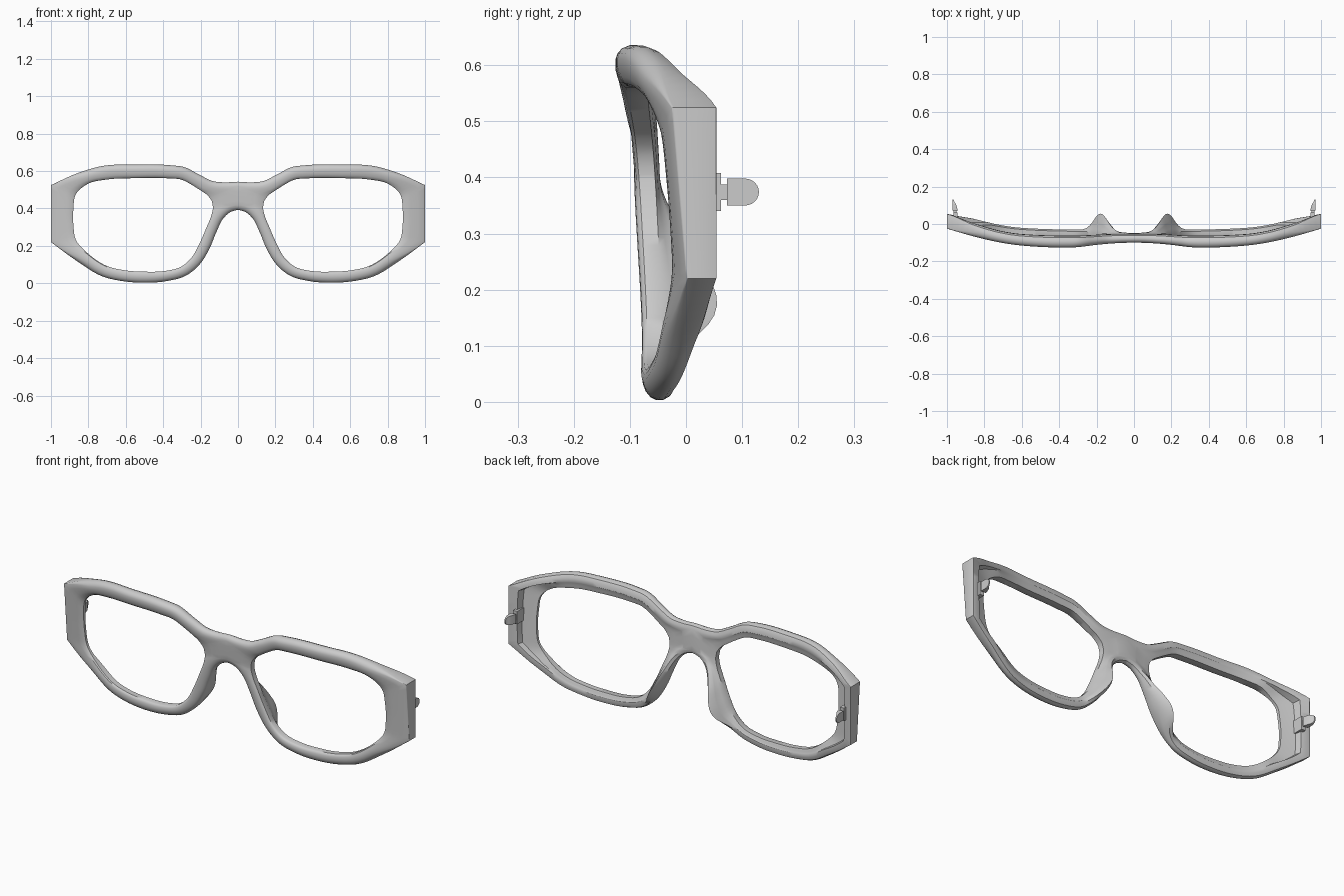
import bpy, bmesh, math
from mathutils import Vector

if "Cube" in bpy.data.objects:
    bpy.data.objects.remove(bpy.data.objects["Cube"])

# Right half of the front: matching outer / lens-opening points (ox, oz, ix, iz)
RIM = [
    (0, .543, .150, .455), (.08, .540, .172, .478), (.13, .545, .195, .493),
    (.20, .577, .24, .522), (.29, .622, .305, .555), (.36, .631, .37, .561),
    (.55, .635, .55, .562), (.72, .628, .70, .555), (.86, .588, .80, .533),
    (1, .525, .868, .475), (1, .40, .880, .40), (1, .31, .880, .31),
    (1, .22, .868, .235), (.86, .118, .80, .158), (.72, .035, .70, .092),
    (.62, .012, .61, .070), (.50, .003, .50, .062), (.38, .012, .39, .066),
    (.28, .040, .305, .088), (.21, .095, .25, .135), (.155, .18, .205, .215),
    (.115, .275, .17, .295), (.08, .345, .145, .355), (.04, .381, .137, .385),
    (0, .393, .134, .405), (0, .44, .136, .42), (0, .49, .14, .44)]
SHARP = {0, 9, 12, 24}
# Cross-section: (inset from outer edge, share of the way to the lens, depth 0 front..1 back)
SECTION = [
    (0, 0, .62), (0, 0, .42), (.005, 0, .22), (.014, 0, .08), (.024, 0, .02),
    (.024, .3, 0), (.024, .65, .05), (.02, .9, .13), (0, 1, .25), (0, 1, .85),
    (.02, .75, .93), (.022, .42, .97), (.022, .36, 1), (.02, 0, .98), (.006, 0, .86)]
FRONT_Y = [(0, -.082), (.18, -.090), (.35, -.101), (.6, -.090), (.8, -.058), (1, -.006)]
BACK_Y = [(0, -.040), (.35, -.045), (.6, -.036), (.72, -.018), (.85, .017), (1, .055)]


def smooth(a, b, x):
    t = min(1, max(0, (x - a) / (b - a)))
    return t * t * (3 - 2 * t)


def hermite(p, q, mp, mq, t):
    return (p * (2*t**3 - 3*t*t + 1) + mp * (t**3 - 2*t*t + t)
            + q * (3*t*t - 2*t**3) + mq * (t**3 - t*t))


def curve(table, x):
    x = min(max(x, 0), 1)
    def slope(i):
        if i == 0:
            return 0
        a, b = table[i - 1], table[min(i + 1, len(table) - 1)]
        return (b[1] - a[1]) / (b[0] - a[0])
    for i in range(len(table) - 1):
        (xa, ya), (xb, yb) = table[i], table[i + 1]
        if x <= xb:
            w = xb - xa
            return hermite(ya, yb, slope(i) * w, slope(i + 1) * w, (x - xa) / w)


def finish(name, bm, angle=35):
    bmesh.ops.recalc_face_normals(bm, faces=bm.faces)
    me = bpy.data.meshes.new(name)
    bm.to_mesh(me)
    bm.free()
    ob = bpy.data.objects.new(name, me)
    bpy.context.collection.objects.link(ob)
    bpy.ops.object.select_all(action='DESELECT')
    ob.select_set(True)
    bpy.context.view_layer.objects.active = ob
    bpy.ops.object.shade_smooth_by_angle(angle=math.radians(angle))
    m = ob.modifiers.new("mirror", 'MIRROR')
    m.use_clip = True
    m.merge_threshold = .0005
    return ob


# Interpolate the rim stations, keeping the outer corners crisp
n = len(RIM)
outer = [Vector(p[:2]) for p in RIM]
inner = [Vector(p[2:]) for p in RIM]


def tangents(pts, i, corners):
    a, b, c = pts[i - 1], pts[i], pts[(i + 1) % n]
    if i in corners:
        return b - a, c - b
    d = (b - a).length / max((b - a).length + (c - b).length, 1e-6)
    t = ((b - a) / max((b - a).length, 1e-6) * (1 - d)
         + (c - b) / max((c - b).length, 1e-6) * d)
    return t * (b - a).length, t * (c - b).length


stations = []
for i in range(n):
    j = (i + 1) % n
    bridge = i >= 24
    for s in range(1 if bridge else 5):
        t = s / 5
        o = hermite(outer[i], outer[j], tangents(outer, i, SHARP)[1], tangents(outer, j, SHARP)[0], t)
        q = hermite(inner[i], inner[j], tangents(inner, i, ())[1], tangents(inner, j, ())[0], t)
        stations.append((o, q, i > 24))

# Front frame: sweep the section round the lens, with nose pads pulled from the back edge
bm = bmesh.new()
rings = []
for k, (o, q, mid) in enumerate(stations):
    d = stations[(k + 1) % len(stations)][0] - stations[k - 1][0]
    nrm = Vector((d.y, -d.x)).normalized()
    if o.x < 1e-5:
        nrm = Vector((0, 0)) if mid else Vector((0, -1 if o.y > .5 else 1))
    r = 0 if mid else 1 - .9 * smooth(.8, 1, o.x)
    pad = .092 * math.exp(-((o.x - .16) / .055) ** 2) if o.y < .392 else 0
    end = smooth(.78, .97, o.x)
    ring = []
    for idx, (e, t, v) in enumerate(SECTION):
        back = idx == 0 or idx > 8
        if t == 0:
            v = (1 if back else 0) * (1 - r) + v * r
        elif idx in (9, 10, 11):
            v -= end * (.38 if idx == 9 else .45)   # recess behind the end piece
        p = (o + nrm * e * r).lerp(q, t)
        tilt = p.y - .3
        f = curve(FRONT_Y, p.x) - .085 * tilt
        b = curve(BACK_Y, p.x) - .06 * tilt * (1 - smooth(.85, 1, p.x))
        y = f + (b - f) * v
        if back:
            y += pad * max(0, (v - .4) / .58) * (1 - t) ** 1.3
        ring.append(bm.verts.new((max(p.x, 0), y, p.y)))
    rings.append(ring)
m = len(SECTION)
for k, ring in enumerate(rings):
    nxt = rings[(k + 1) % len(rings)]
    for a in range(m):
        c = (a + 1) % m
        quad = (ring[a], ring[c], nxt[c], nxt[a])
        if any(w.co.x > 1e-5 for w in quad):
            bm.faces.new(quad)
bmesh.ops.remove_doubles(bm, verts=bm.verts, dist=.0002)
finish("front_frame", bm)


def box(bm, x0, x1, y0, y1, z0, z1):
    g = bmesh.ops.create_cube(bm, size=1)
    for w in g["verts"]:
        w.co = ((x0 + x1) / 2 + w.co.x * (x1 - x0), (y0 + y1) / 2 + w.co.y * (y1 - y0),
                (z0 + z1) / 2 + w.co.z * (z1 - z0))


# Hinge plate set into the recess, with a narrow neck
bm = bmesh.new()
box(bm, .943, .966, .0, .062, .34, .408)
box(bm, .948, .964, .058, .08, .36, .387)
finish("hinge_plate", bm)

# Hinge tongue: rounded end, thinning toward the tip
prof = [(.073, .350), (.073, .398)]
for sgn in (1, -1):
    arc = [(.105 + .025 * math.sin(a), .374 + sgn * .024 * math.cos(a))
           for a in [math.radians(15 * s) for s in range(7)]]
    prof += arc if sgn == 1 else arc[-2::-1]
bm = bmesh.new()
sides = []
for inside in (True, False):
    sides.append([bm.verts.new(((.942 + .022 * smooth(.085, .13, y)) if inside else .970, y, z))
                  for y, z in prof])
for lo in range(len(prof)):
    hi = (lo + 1) % len(prof)
    bm.faces.new((sides[0][lo], sides[0][hi], sides[1][hi], sides[1][lo]))
for s in sides:
    bm.faces.new(s)
bmesh.ops.triangulate(bm, faces=[f for f in bm.faces if len(f.verts) > 4])
finish("hinge_tongue", bm)
